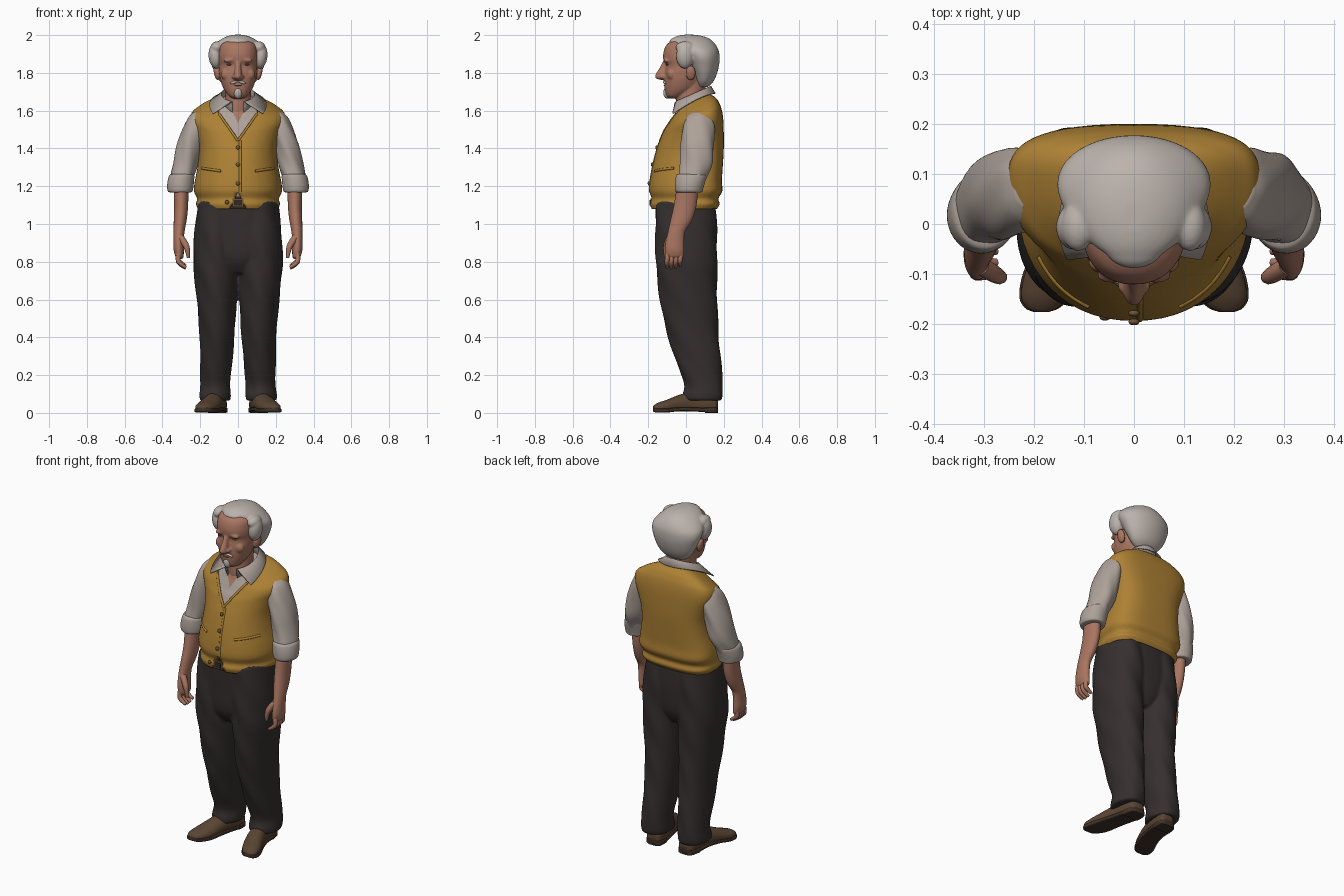
import bpy, bmesh, math
from mathutils import Vector, Matrix
from mathutils.bvhtree import BVHTree

if "Cube" in bpy.data.objects:
    bpy.data.objects.remove(bpy.data.objects["Cube"])


def material(name, *rgb):
    m = bpy.data.materials.new(name)
    m.use_nodes = True
    m.diffuse_color = (*rgb, 1)
    m.node_tree.nodes["Principled BSDF"].inputs["Base Color"].default_value = (*rgb, 1)
    return m


SKIN = material("skin", .40, .18, .12)
SHADE = material("skin_fold", .22, .09, .065)
HAIR = material("grey_hair", .50, .45, .41)
SHIRT = material("shirt_cloth", .42, .36, .32)
VEST = material("mustard_knit", .42, .22, .035)
TROUSER = material("dark_trousers", .036, .028, .028)
SHOE = material("brown_leather", .10, .058, .032)
SOLE = material("dark_sole", .05, .03, .02)
BELT = material("belt_leather", .03, .022, .018)
BUTTON = material("button_brown", .17, .09, .03)


def finish(name, bm, *mats):
    bmesh.ops.recalc_face_normals(bm, faces=bm.faces[:])
    me = bpy.data.meshes.new(name)
    bm.to_mesh(me)
    bm.free()
    for m in mats:
        me.materials.append(m)
    for p in me.polygons:
        p.use_smooth = True
    me.set_sharp_from_angle(angle=math.radians(50))
    ob = bpy.data.objects.new(name, me)
    bpy.context.collection.objects.link(ob)
    return ob


def fuse(name, mat, parts, voxel=.006, rounds=4):
    """Melt overlapping closed parts into one soft skin."""
    whole = bmesh.new()
    for part in parts:
        me = bpy.data.meshes.new("part")
        bmesh.ops.recalc_face_normals(part, faces=part.faces[:])
        part.to_mesh(me)
        part.free()
        whole.from_mesh(me)
        bpy.data.meshes.remove(me)
    ob = finish(name, whole, mat)
    mod = ob.modifiers.new("melt", "REMESH")
    mod.mode, mod.voxel_size, mod.use_smooth_shade = "VOXEL", voxel, True
    mod = ob.modifiers.new("soften", "SMOOTH")
    mod.factor, mod.iterations = .5, rounds


def smooth_rows(rows, steps=4):
    """Resample the rows with a spline through every one."""
    out = []
    for i in range(len(rows) - 1):
        a, b, c, d = (rows[max(0, min(len(rows) - 1, i + k))] for k in (-1, 0, 1, 2))
        for s in range(steps):
            t = s / steps
            out.append([q + .5 * t * (r - p + t * (2*p - 5*q + 4*r - u + t * (3*(q - r) + u - p)))
                        for p, q, r, u in zip(a, b, c, d)])
    return out + [list(rows[-1])]


def loft_bm(rows, axis="Z", lo_pow=2, hi_pow=2, mid=.5, caps=True, fold=0, n=40):
    """Rows: position along axis, centre x, half width, low and high extent."""
    bm = bmesh.new()
    rings = []
    for t, cx, rx, lo, hi in smooth_rows(rows):
        m = lo + (hi - lo) * mid
        ring = []
        for k in range(n):
            a = 2 * math.pi * k / n
            c, s = math.cos(a), math.sin(a)
            e = 2 / (lo_pow if s < 0 else hi_pow)
            f = 1 + fold * math.sin(5 * a + 25 * t)
            x = cx + rx * f * math.copysign(abs(c) ** e, c)
            v = m + (hi - m if s > 0 else m - lo) * f * math.copysign(abs(s) ** e, s)
            ring.append(bm.verts.new((x, v, t) if axis == "Z" else (x, t, v)))
        rings.append(ring)
    for r, q in zip(rings, rings[1:]):
        for k in range(n):
            bm.faces.new((r[k], r[(k + 1) % n], q[(k + 1) % n], q[k]))
    if caps:
        bm.faces.new(rings[0])
        bm.faces.new(rings[-1])
    return bm


def loft(name, mat, rows, **kw):
    return finish(name, loft_bm(rows, **kw), mat)


def mirrored(rows, s):
    return [(r[0], r[1] * s, *r[2:]) for r in rows]


def blob_bm(loc, size, tilt=0):
    bm = bmesh.new()
    bmesh.ops.create_uvsphere(bm, u_segments=24, v_segments=14, radius=1)
    bm.transform(Matrix.Translation(loc) @ Matrix.Rotation(tilt, 4, "Y") @ Matrix.Diagonal((*size, 1)))
    return bm


def blob(name, mat, *shape):
    return finish(name, blob_bm(*shape), mat)


def box(name, mat, loc, size):
    bm = bmesh.new()
    bmesh.ops.create_cube(bm, size=1)
    bm.transform(Matrix.Translation(loc) @ Matrix.Diagonal((*size, 1)))
    finish(name, bm, mat)


def tube(name, mat, pts, radii):
    cu = bpy.data.curves.new(name, "CURVE")
    cu.dimensions, cu.bevel_depth, cu.bevel_resolution, cu.use_fill_caps = "3D", 1, 3, True
    sp = cu.splines.new("NURBS")
    sp.points.add(len(pts) - 1)
    for p, co, r in zip(sp.points, pts, radii):
        p.co, p.radius = (*co, 1), r
    sp.order_u, sp.use_endpoint_u, sp.resolution_u = 3, True, 5
    cu.materials.append(mat)
    bpy.context.collection.objects.link(bpy.data.objects.new(name, cu))


# Vest and shirt body share one profile
TORSO = [(1.08, 0, .212, -.185, .163), (1.105, 0, .222, -.192, .178), (1.135, 0, .217, -.183, .172),
         (1.175, 0, .233, -.194, .192), (1.23, 0, .228, -.19, .19), (1.31, 0, .213, -.176, .195),
         (1.40, 0, .21, -.153, .2), (1.48, 0, .23, -.124, .2), (1.54, 0, .252, -.102, .197),
         (1.58, 0, .245, -.089, .188), (1.605, 0, .213, -.08, .176), (1.63, 0, .172, -.07, .16),
         (1.65, 0, .132, -.06, .143), (1.665, 0, .09, -.05, .125)]


def torso(rows, caps):
    bm = loft_bm(rows, lo_pow=2.15, hi_pow=3, mid=.62, caps=caps, n=56)
    for v in bm.verts:  # nape sits higher than the throat
        v.co.z += .35 * (v.co.y - .06) * max(0, min(1, (v.co.z - 1.5) / .12))
    return bm


def cut(bm, point, normal):
    bmesh.ops.bisect_plane(bm, geom=bm.verts[:] + bm.edges[:] + bm.faces[:],
                           plane_co=point, plane_no=normal)


bm = torso(TORSO, False)
surface = BVHTree.FromBMesh(bm)
for s in (1, -1):
    cut(bm, (0, 0, 1.44), (1, 0, -.7 * s))
    cut(bm, (0, 0, 1.17), (1, 0, .5 * s))
    cut(bm, (.105 * s, 0, 0), (1, 0, 0))
opening = []
for f in bm.faces:
    c = f.calc_center_median()
    if c.y < .03 and (abs(c.x) < min(.105, .7 * (c.z - 1.44)) or abs(c.x) < .5 * (1.17 - c.z)):
        opening.append(f)
bmesh.ops.delete(bm, geom=opening, context="FACES")
vest = finish("vest", bm, VEST)
vest.modifiers.new("knit_thickness", "SOLIDIFY").thickness = .011

bm = torso([(z, 0, w - .014, lo + .014, hi - .014) for z, _, w, lo, hi in TORSO[2:]], True)
for s in (1, -1):
    cut(bm, (0, 0, 1.535), (1, 0, -.5 * s))
for f in bm.faces:
    c = f.calc_center_median()
    f.material_index = int(c.y < 0 and abs(c.x) < .5 * (c.z - 1.535))
finish("shirt_body", bm, SHIRT, SKIN)


def on_front(x, z, out=0):
    hit = surface.ray_cast(Vector((x, -1, z)), Vector((0, 1, 0)))[0]
    return (x, hit.y - out, z)


# Vest trim and buttons
tube("vest_button_band", VEST, [on_front(.012, 1.17 + .03 * i, -.003) for i in range(10)], [.007] * 10)
for i, (x, z) in enumerate([(0, 1.405), (0, 1.315), (0, 1.215), (-.058, 1.115)]):
    blob(f"vest_button_{i + 1}", BUTTON, on_front(x, z, .004), (.011, .007, .011))

# Belt
loft("belt", BELT, [(1.08, 0, .2, -.177, .15), (1.11, 0, .2, -.178, .15), (1.145, 0, .2, -.176, .15)])
box("belt_buckle", BUTTON, (0, -.184, 1.113), (.058, .01, .046))
box("belt_buckle_centre", BELT, (0, -.187, 1.113), (.04, .01, .03))

LEG = [(1.11, .105, .108, -.158, .155), (.95, .113, .118, -.164, .165), (.8, .119, .118, -.16, .165),
       (.7, .116, .113, -.152, .165), (.55, .112, .102, -.13, .167), (.4, .111, .092, -.095, .174),
       (.25, .116, .084, -.045, .188), (.15, .12, .079, -.008, .195), (.095, .122, .083, -.018, .195),
       (.065, .122, .081, -.016, .188)]
SLEEVE = [(1.59, .212, .026, .035, .11), (1.565, .219, .044, .005, .135), (1.51, .23, .06, -.018, .15),
          (1.42, .256, .067, -.028, .148), (1.32, .278, .067, -.032, .14), (1.25, .296, .062, -.042, .11),
          (1.20, .303, .055, -.045, .09)]
CUFF = [(1.265, .296, .052, -.04, .1), (1.257, .298, .066, -.052, .11), (1.225, .303, .07, -.058, .102),
        (1.19, .306, .069, -.059, .092), (1.17, .306, .063, -.054, .086), (1.168, .305, .045, -.04, .07)]
ARM = [(1.22, .302, .04, -.045, .065), (1.1, .301, .037, -.064, .056), (1.02, .306, .034, -.082, .032),
       (.96, .312, .029, -.095, -.004), (.91, .314, .027, -.107, -.01), (.865, .314, .027, -.112, -.01),
       (.83, .31, .022, -.108, -.012), (.815, .307, .012, -.095, -.025)]
UPPER = [(.17, .105, .022, .03, .07), (.155, .106, .044, .02, .095), (.1, .111, .051, .02, .11),
         (.03, .122, .05, .024, .112), (-.04, .14, .054, .024, .094), (-.1, .162, .057, .018, .07),
         (-.145, .178, .048, .018, .055), (-.168, .184, .031, .02, .042), (-.176, .186, .012, .024, .034)]
legs, head, hair = [], [], []

for side, s in (("left", 1), ("right", -1)):
    legs.append(loft_bm(mirrored(LEG, s), lo_pow=1.95, hi_pow=2.15, fold=.02))
    loft(f"{side}_sleeve", SHIRT, mirrored(SLEEVE, s), fold=.03)
    loft(f"{side}_sleeve_cuff", SHIRT, mirrored(CUFF, s))
    loft(f"{side}_forearm", SKIN, mirrored(ARM, s))
    for i in range(4):
        y, drop = -.096 + .023 * i, (.004, 0, .002, .012)[i]
        tube(f"{side}_finger_{i + 1}", SKIN, [(s * .312, y, .85), (s * .322, y - .004, .81),
             (s * .303, y - .006, .782 + drop), (s * .276, y - .004, .766 + drop)], [.014, .013, .012, .008])
    tube(f"{side}_thumb", SKIN, [(s * .305, -.085, .93), (s * .278, -.102, .895), (s * .266, -.108, .86),
                                (s * .263, -.106, .82)], [.018, .018, .014, .008])
    # Shoes
    loft(f"{side}_shoe", SHOE, mirrored(UPPER, s), axis="Y", lo_pow=5, mid=.3)
    sole = [(y, x, w + .004, lo - .016, lo + .006) for y, x, w, lo, hi in UPPER]
    loft(f"{side}_shoe_sole", SOLE, mirrored(sole, s), axis="Y", lo_pow=6, hi_pow=6)
    heel = [(y, x, w + .004, 0, .03) for y, x, w, lo, hi in UPPER[:3]]
    loft(f"{side}_shoe_heel", SOLE, mirrored(heel, s), axis="Y", lo_pow=8, hi_pow=8)
    # Vest pocket and neckline
    tube(f"{side}_vest_pocket", VEST, [on_front(s * (.09 + .02 * i), 1.28 + .003 * i, -.001)
                                       for i in range(6)], [.007] * 6)
    tube(f"{side}_vest_neckline", VEST, [on_front(s * .7 * d, 1.44 + d, -.003)
                                         for d in (0, .03, .06, .09, .12, .14)], [.007] * 6)
    # Paired features to melt into the head and hair
    head += [blob_bm((s * .113, .025, 1.80), (.015, .026, .04), s * .2),
             blob_bm((s * .042, -.102, 1.868), (.034, .016, .013), s * .15),
             blob_bm((s * .055, -.077, 1.792), (.036, .024, .032)),
             blob_bm((s * .019, -.122, 1.78), (.014, .018, .013))]
    hair += [blob_bm((s * .12, -.006, 1.888), (.036, .046, .066), s * .1),
             blob_bm((s * .112, -.005, 1.935), (.034, .05, .032), s * .5)]
    blob(f"{side}_eye_slit", SHADE, (s * .04, -.098, 1.845), (.02, .008, .005), s * .1)
    blob(f"{side}_moustache", HAIR, (s * .021, -.111, 1.75), (.024, .01, .007), s * .3)

# Trousers
hips = [(.74, 0, .06, -.10, .11), (.82, 0, .15, -.148, .15), (.97, 0, .21, -.158, .16),
        (1.12, 0, .205, -.163, .155)]
fuse("trousers", TROUSER, legs + [loft_bm(hips, lo_pow=2.8, hi_pow=2.4)], .008)

# Neck and head
neck = [(1.5, 0, .066, -.04, .1), (1.6, 0, .068, -.054, .1), (1.69, 0, .068, -.05, .1),
        (1.79, 0, .075, -.03, .11)]
skull = [(1.665, 0, .025, -.09, -.045), (1.68, 0, .05, -.105, -.005), (1.715, 0, .076, -.113, .06),
         (1.76, 0, .093, -.115, .09), (1.80, 0, .1, -.113, .1), (1.84, 0, .103, -.108, .11),
         (1.87, 0, .105, -.12, .115), (1.91, 0, .105, -.119, .12), (1.95, 0, .095, -.102, .11),
         (1.98, 0, .06, -.06, .08)]
nose = [(1.762, 0, .015, -.13, -.09), (1.773, 0, .022, -.162, -.09), (1.795, 0, .021, -.159, -.09),
        (1.83, 0, .016, -.138, -.09), (1.868, 0, .016, -.118, -.09)]
fuse("head", SKIN, head + [loft_bm(neck), loft_bm(skull, lo_pow=2.2), loft_bm(nose)], .005, 3)
blob("mouth_line", SHADE, (0, -.113, 1.734), (.021, .006, .003))
blob("goatee", HAIR, (0, -.098, 1.695), (.022, .022, .032))

# Hair
cap = [(1.725, 0, .06, .065, .115), (1.75, 0, .092, .05, .142), (1.79, 0, .118, .035, .162),
       (1.84, 0, .14, .01, .175), (1.88, 0, .153, -.01, .178), (1.915, 0, .15, -.035, .174),
       (1.95, 0, .124, -.07, .157), (1.977, 0, .092, -.075, .13), (1.994, 0, .056, -.05, .092),
       (2.002, 0, .022, -.015, .045)]
fuse("hair", HAIR, hair + [loft_bm(cap), blob_bm((0, -.045, 1.96), (.06, .044, .03))], .006, 4)

# Folded shirt collar, open at the throat
bm = bmesh.new()
grid = []
for i in range(41):
    u = i / 20 - 1
    col = []
    for reach, r, flare, top, drop, power in ((160, .082, 0, 1.65, .08, 1), (160, .09, 0, 1.728, .085, 1),
                                              (127, .111, .07, 1.69, .165, 2)):
        a = math.radians(reach * u)
        f = (1 - math.cos(a)) / 2
        w = r + flare * f
        col.append(bm.verts.new((w * math.sin(a), .035 + (w + .008) * math.cos(a), top - drop * f ** power)))
    grid.append(col)
for p, q in zip(grid, grid[1:]):
    for k in range(2):
        bm.faces.new((p[k], q[k], q[k + 1], p[k + 1]))
collar = finish("shirt_collar", bm, SHIRT)
mod = collar.modifiers.new("cloth_thickness", "SOLIDIFY")
mod.thickness, mod.offset = .007, 0
